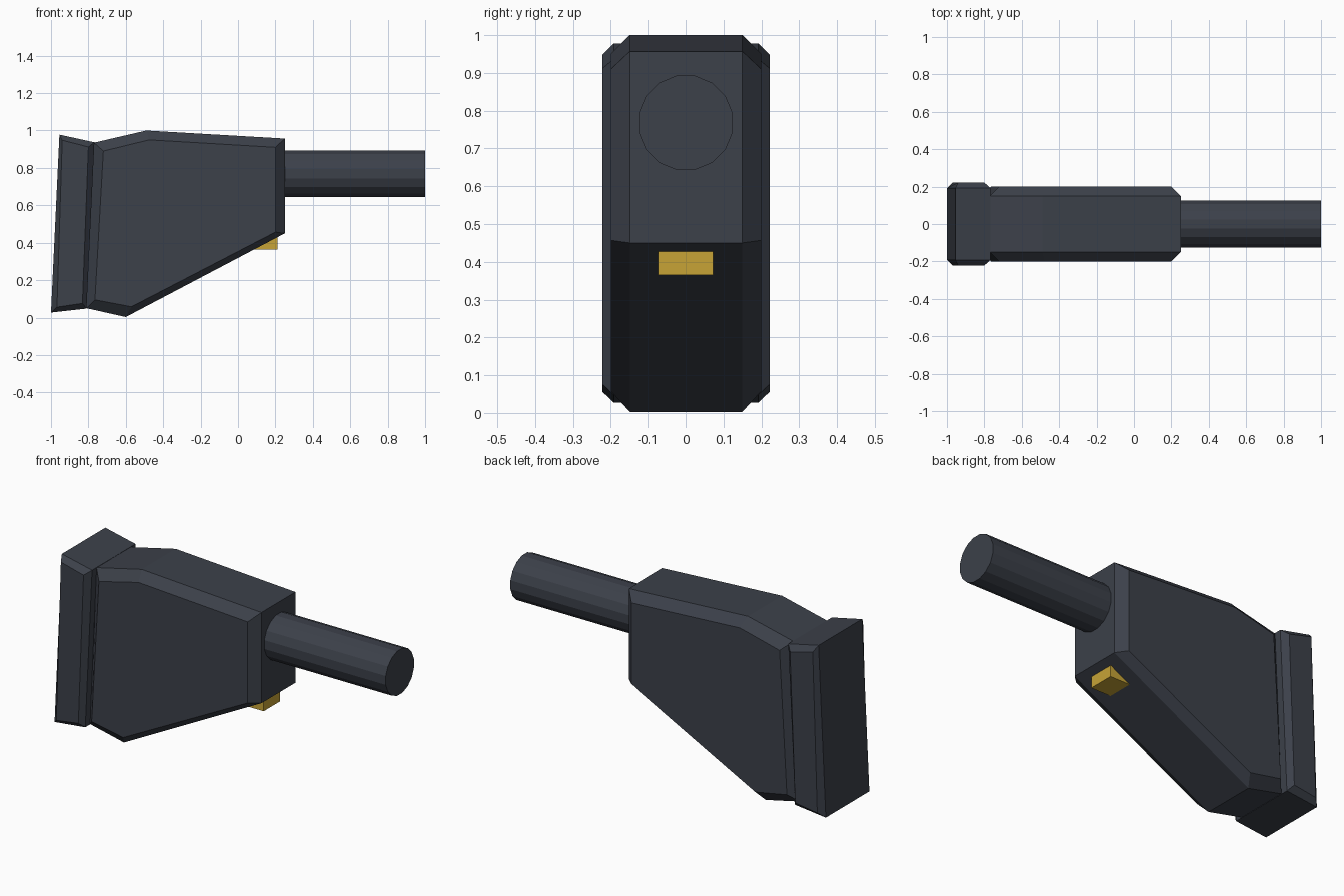
import bpy, bmesh, math

if "Cube" in bpy.data.objects:
    bpy.data.objects.remove(bpy.data.objects["Cube"], do_unlink=True)


def material(name, rgb):
    m = bpy.data.materials.new(name)
    m.use_nodes = True
    m.diffuse_color = (*rgb, 1)
    m.node_tree.nodes["Principled BSDF"].inputs["Base Color"].default_value = (*rgb, 1)
    return m


charcoal = material("charcoal plastic", (0.045, 0.052, 0.068))
gold = material("gold", (0.57, 0.37, 0.037))


def chamfered_slab(name, outer, inner, half_width, chamfer, mat):
    """Side profile extruded across y, narrowing to the inner profile on both sides."""
    bm = bmesh.new()
    edge = half_width - chamfer
    rows = [(inner, -half_width), (outer, -edge), (outer, edge), (inner, half_width)]
    loops = [[bm.verts.new((x, y, z)) for x, z in pts] for pts, y in rows]
    n = len(outer)
    for a, b in zip(loops, loops[1:]):
        for i in range(n):
            j = (i + 1) % n
            bm.faces.new((a[i], a[j], b[j], b[i]))
    bm.faces.new(loops[0])
    bm.faces.new(loops[-1])
    bmesh.ops.recalc_face_normals(bm, faces=bm.faces)
    mesh = bpy.data.meshes.new(name)
    bm.to_mesh(mesh)
    bm.free()
    mesh.materials.append(mat)
    obj = bpy.data.objects.new(name, mesh)
    bpy.context.collection.objects.link(obj)
    return obj


# Tapered main housing
chamfered_slab(
    "housing",
    [(-0.77, 0.935), (-0.49, 1.0), (0.25, 0.957), (0.25, 0.45), (-0.6, 0.003), (-0.81, 0.05)],
    [(-0.72, 0.89), (-0.475, 0.95), (0.2, 0.91), (0.2, 0.457), (-0.57, 0.058), (-0.765, 0.095)],
    0.2, 0.05, charcoal)

# Slanted end flange
chamfered_slab(
    "end_flange",
    [(-0.955, 0.978), (-0.768, 0.937), (-0.81, 0.048), (-1.0, 0.027)],
    [(-0.94, 0.948), (-0.8, 0.912), (-0.832, 0.076), (-0.968, 0.056)],
    0.222, 0.03, charcoal)

# Round stem
bpy.ops.mesh.primitive_cylinder_add(vertices=16, radius=0.127, depth=0.8, location=(0.6, 0, 0.768))
stem = bpy.context.object
stem.name = "stem"
stem.rotation_euler = (math.radians(11.25), math.radians(90), 0)
stem.data.materials.append(charcoal)
# Turn the stem about its own axis so that a flat side faces up
stem.rotation_euler = (0, math.radians(90), 0)
for v in stem.data.vertices:
    angle = math.atan2(v.co.y, v.co.x) + math.pi / 16
    v.co.x, v.co.y = 0.127 * math.cos(angle), 0.127 * math.sin(angle)

# Small gold catch under the slope
bpy.ops.mesh.primitive_cube_add(size=1, location=(0.135, 0, 0.396))
catch = bpy.context.object
catch.name = "catch"
catch.scale = (0.15, 0.146, 0.062)
catch.data.materials.append(gold)
